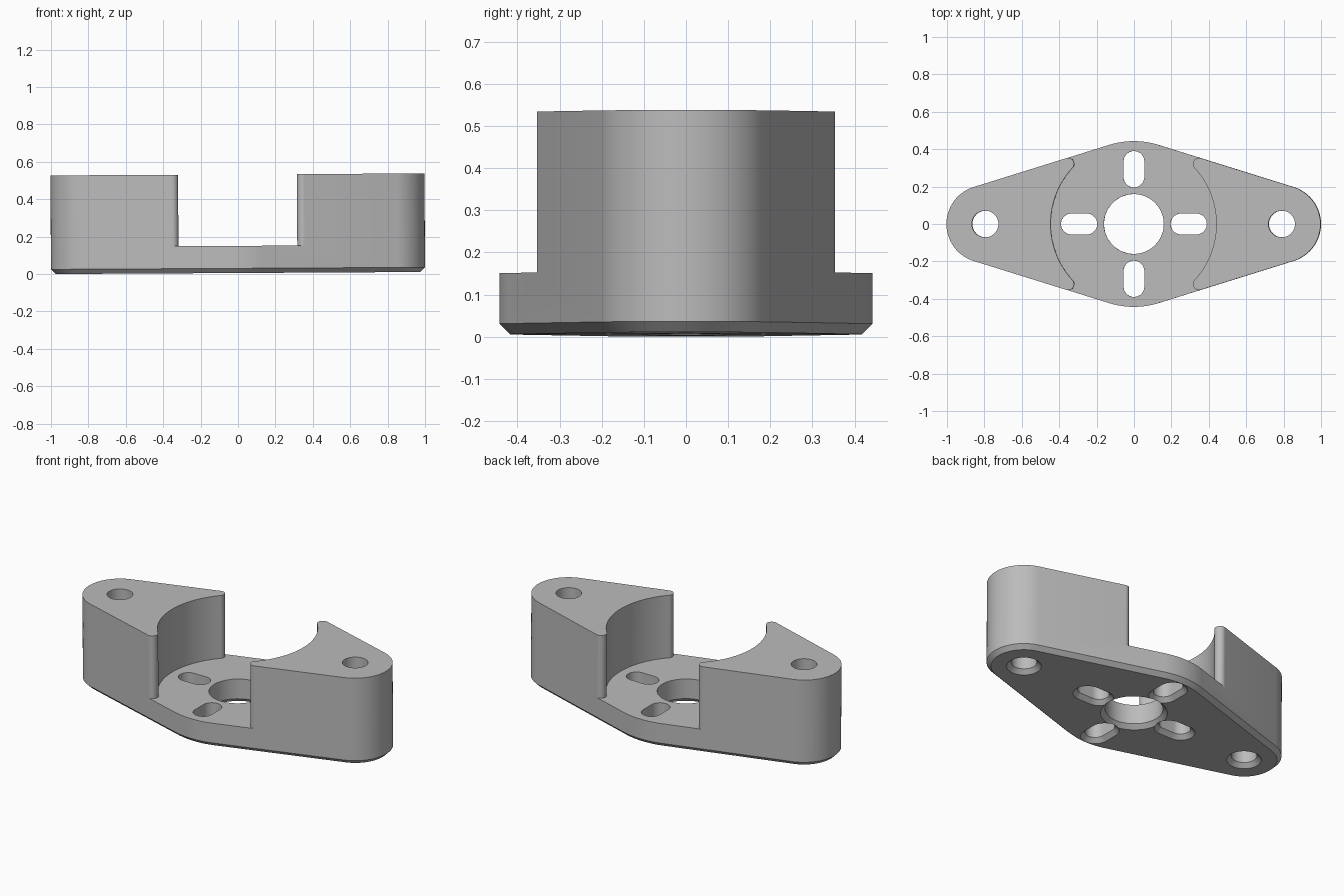
import bpy
import bmesh
from math import asin, atan2, cos, sin, pi, radians, sqrt

if "Cube" in bpy.data.objects:
    bpy.data.objects.remove(bpy.data.objects["Cube"])

HEIGHT, FLOOR, CHAMFER = 0.527, 0.145, 0.025
HUB_R, END_R, END_X = 0.443, 0.207, 0.793
LEAN = asin((HUB_R - END_R) / END_X)      # angle of the straight flanks
TILT = 0.0055                             # the part rests slightly tilted

grey = bpy.data.materials.new("light_grey")
grey.use_nodes = True
grey.diffuse_color = (0.5, 0.5, 0.5, 1)
grey.node_tree.nodes["Principled BSDF"].inputs["Base Color"].default_value = (0.5, 0.5, 0.5, 1)


def arc(cx, cy, r, a0, a1, n=24):
    steps = [a0 + (a1 - a0) * i / n for i in range(n + 1)]
    return [(cx + r * cos(a), cy + r * sin(a)) for a in steps]


def loft(name, rings):
    """Closed solid through stacked outlines, given as (points, z)."""
    bm = bmesh.new()
    loops = [[bm.verts.new((x, y, z)) for x, y in pts] for pts, z in rings]
    n = len(loops[0])
    for low, high in zip(loops, loops[1:]):
        for i in range(n):
            j = (i + 1) % n
            bm.faces.new((low[i], low[j], high[j], high[i]))
    bm.faces.new(loops[0][::-1])
    bm.faces.new(loops[-1])
    bmesh.ops.recalc_face_normals(bm, faces=bm.faces)
    mesh = bpy.data.meshes.new(name)
    bm.to_mesh(mesh)
    bm.free()
    mesh.materials.append(grey)
    obj = bpy.data.objects.new(name, mesh)
    bpy.context.collection.objects.link(obj)
    return obj


def flange_outline(inset):
    hub, end, q = HUB_R - inset, END_R - inset, pi / 2
    return (arc(END_X, 0, end, LEAN - q, q - LEAN, 48)
            + arc(0, 0, hub, q - LEAN, q + LEAN)
            + arc(-END_X, 0, end, q + LEAN, 3 * q - LEAN, 48)
            + arc(0, 0, hub, 3 * q - LEAN, 3 * q + LEAN))


def slot_outline(dist, half_len, r, angle):
    """Slot on a ray from the centre; half_len 0 gives a round hole."""
    pts = []
    for side in (1, -1):
        d = dist + side * half_len
        mid = angle if side > 0 else angle + pi
        a = arc(d * cos(angle), d * sin(angle), r, mid - pi / 2, mid + pi / 2)
        pts += a if half_len else a[:-1]
    return pts


def pocket_outline():
    """Round pocket whose mouth flares around the rounded block tips."""
    r = 0.032
    along, across = 2 * sqrt(HUB_R * r), HUB_R - r
    nx, ny = sin(LEAN), cos(LEAN)
    cx, cy = across * nx + along * ny, across * ny - along * nx
    a = atan2(cy, cx)
    quarter = arc(0, 0, HUB_R, 0, a) + arc(cx, cy, r, a + pi, pi / 2 - LEAN, 16)[1:]
    x, y = quarter[-1]
    quarter.append((x + 0.2 * nx, y + 0.2 * ny))
    half = quarter + [(-x, y) for x, y in quarter[::-1]]
    return half + [(x, -y) for x, y in half[-2:0:-1]]


def cut(target, cutter):
    cutter.hide_render = True
    mod = target.modifiers.new("cut", 'BOOLEAN')
    mod.operation, mod.solver, mod.object = 'DIFFERENCE', 'EXACT', cutter
    bpy.context.view_layer.objects.active = target
    bpy.ops.object.modifier_apply(modifier=mod.name)
    bpy.data.objects.remove(cutter)


# Chamfered flange with full-height end blocks
body = loft("flange_body", [(flange_outline(CHAMFER), 0),
                            (flange_outline(0), CHAMFER),
                            (flange_outline(0), HEIGHT)])

# Round pocket between the end blocks
pocket = pocket_outline()
cut(body, loft("pocket_cutter", [(pocket, FLOOR), (pocket, 1)]))

# Centre bore, mounting holes and four radial slots, countersunk underneath
holes = [(0, 0, 0.16, 0)]
holes += [(END_X, 0, 0.071, a) for a in (0, pi)]
holes += [(0.293, 0.041, 0.056, i * pi / 2) for i in range(4)]
for dist, half_len, r, angle in holes:
    wide = slot_outline(dist, half_len, r + CHAMFER + 0.01, angle)
    plain = slot_outline(dist, half_len, r, angle)
    cut(body, loft("hole_cutter", [(wide, -0.01), (plain, CHAMFER), (plain, 1)]))

# Smooth curved walls, sharp rims
bpy.ops.object.select_all(action='DESELECT')
body.select_set(True)
bpy.context.view_layer.objects.active = body
bpy.ops.object.shade_smooth_by_angle(angle=radians(25))

body.rotation_euler.y = -TILT
body.location.z = TILT
